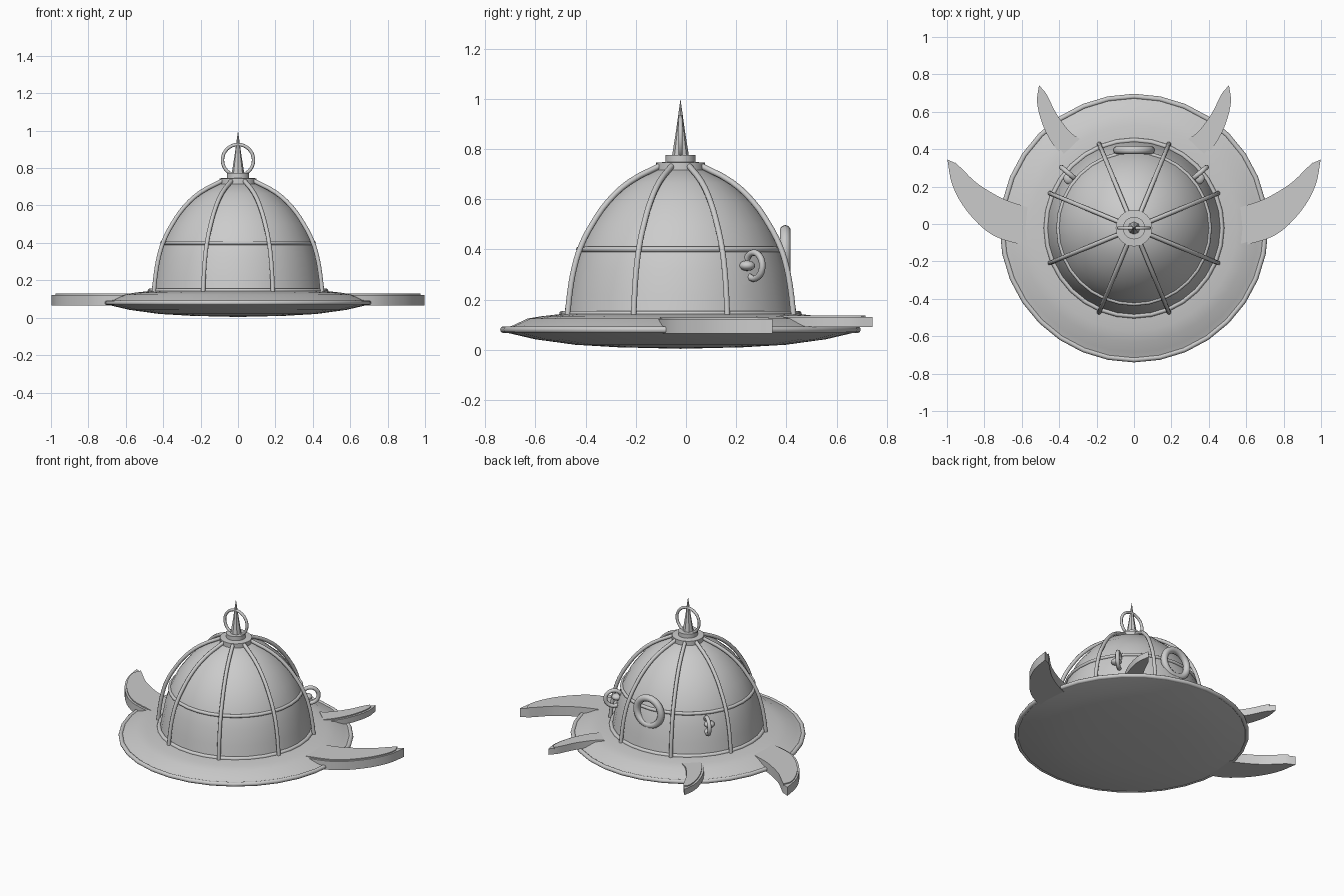
import bpy, bmesh, math
from mathutils import Vector, Matrix

if "Cube" in bpy.data.objects:
    bpy.data.objects.remove(bpy.data.objects["Cube"])

CY = -0.022  # centre of the round body in y


def finish(name, bm, smooth=35, loc=(0, 0, 0)):
    bmesh.ops.recalc_face_normals(bm, faces=bm.faces)
    me = bpy.data.meshes.new(name)
    bm.to_mesh(me)
    bm.free()
    ob = bpy.data.objects.new(name, me)
    ob.location = loc
    bpy.context.collection.objects.link(ob)
    if smooth:
        bpy.ops.object.select_all(action='DESELECT')
        ob.select_set(True)
        bpy.context.view_layer.objects.active = ob
        bpy.ops.object.shade_smooth_by_angle(angle=math.radians(smooth))
    return ob


def lathe(name, profile, sides=32, smooth=35):
    bm = bmesh.new()
    vs = [bm.verts.new((r, 0, z)) for r, z in profile]
    es = [bm.edges.new(p) for p in zip(vs, vs[1:])]
    bmesh.ops.spin(bm, geom=vs + es, cent=(0, 0, 0), axis=(0, 0, 1),
                   angle=2 * math.pi, steps=sides, use_duplicate=False)
    bmesh.ops.remove_doubles(bm, verts=bm.verts, dist=1e-5)
    return finish(name, bm, smooth, (0, CY, 0))


def torus(name, R, r, loc, rot=(0, 0, 0), n=32, m=10):
    bpy.ops.mesh.primitive_torus_add(major_radius=R, minor_radius=r, location=loc, rotation=rot,
                                     major_segments=n, minor_segments=m)
    ob = bpy.context.object
    ob.name = name
    bpy.ops.object.shade_smooth()
    return ob


def tube(name, pts, r, angle):
    cu = bpy.data.curves.new(name, 'CURVE')
    cu.dimensions = '3D'
    cu.bevel_depth = r
    cu.bevel_resolution = 2
    cu.use_fill_caps = True
    cu.resolution_u = 3
    sp = cu.splines.new('BEZIER')
    sp.bezier_points.add(len(pts) - 1)
    for bp, (x, z) in zip(sp.bezier_points, pts):
        bp.co = (x, 0, z)
        bp.handle_left_type = bp.handle_right_type = 'AUTO'
    ob = bpy.data.objects.new(name, cu)
    ob.location = (0, CY, 0)
    ob.rotation_euler = (0, 0, angle)
    bpy.context.collection.objects.link(ob)


def smooth_line(pts, n=4):
    # Catmull-Rom through the given points
    p = [Vector(q) for q in pts]
    p = [2 * p[0] - p[1]] + p + [2 * p[-1] - p[-2]]
    out = []
    for i in range(1, len(p) - 2):
        a, b, c, d = p[i - 1:i + 3]
        for k in range(n):
            t = k / n
            out.append(0.5 * (2 * b + (c - a) * t + (2 * a - 5 * b + 4 * c - d) * t * t
                              + (3 * b - a - 3 * c + d) * t ** 3))
    return out + [p[-2]]


def slab(bm, pts, z0, z1):
    f = bm.faces.new([bm.verts.new((p.x, p.y, z0)) for p in pts])
    up = bmesh.ops.extrude_face_region(bm, geom=[f])['geom']
    bmesh.ops.translate(bm, verts=[v for v in up if isinstance(v, bmesh.types.BMVert)], vec=(0, 0, z1 - z0))


def fin(name, outer, inner, z0, z1, side):
    # lower slab with the full outer edge, thin upper slab stepped in from it
    o, i = smooth_line(outer), smooth_line(inner)
    tip = i[-1]
    bm = bmesh.new()
    slab(bm, o + i[-2::-1], z0, z1)
    mid = sum(i, Vector((0, 0))) / len(i)
    step = [p + (q - p).normalized() * 0.014 for p, q in zip(o[:-2], i[:-2])]
    slab(bm, step + [tip] + i[-2::-1], z1 - 0.004, z1 + 0.007)
    bmesh.ops.scale(bm, vec=(side, 1, 1), verts=bm.verts)
    finish(name, bm, 30)


# Brim with shallow bowl underside and rolled rim
lathe("brim", [(0, 0.004), (0.25, 0.010), (0.42, 0.02), (0.58, 0.042), (0.70, 0.07), (0.70, 0.086),
               (0.665, 0.098), (0.61, 0.124), (0.55, 0.134), (0.47, 0.143), (0, 0.143)])
torus("brim_rim", 0.704, 0.014, (0, CY, 0.08))
torus("dome_base_ring", 0.47, 0.013, (0, CY, 0.143))

# Dome and its middle band
lathe("dome", [(0.465, 0.13), (0.45, 0.22), (0.43, 0.32), (0.40, 0.41), (0.355, 0.5),
               (0.29, 0.585), (0.2, 0.665), (0.1, 0.715), (0, 0.73)])
torus("dome_band", 0.405, 0.011, (0, CY, 0.40))

# Eight ribs standing just off the dome
rib = [(0.487, 0.14), (0.475, 0.24), (0.457, 0.33), (0.43, 0.41), (0.38, 0.50),
       (0.312, 0.59), (0.22, 0.668), (0.09, 0.732)]
for k in range(8):
    tube(f"rib_{k + 1}", rib, 0.012, math.radians(22.5 + 45 * k))

# Stepped cap, spike and top ring
lathe("top_cap", [(0, 0.71), (0.098, 0.71), (0.098, 0.745), (0.06, 0.748), (0.06, 0.775), (0, 0.775)], 24)
lathe("spike", [(0, 0.77), (0.034, 0.77), (0.018, 0.87), (0, 1.0)], 8, 0)
torus("top_ring", 0.083, 0.009, (0, CY, 0.843), (math.pi / 2, 0, 0))

# Round porthole frame at the back
torus("porthole_frame", 0.09, 0.022, (0, 0.395, 0.385), (math.pi / 2, 0, 0))

# Side handle rings with studs
for side, label in ((1, "right"), (-1, "left")):
    a = math.radians(40)
    c, s = math.cos(a) * side, math.sin(a)
    ang = math.atan2(s, c)
    torus(f"handle_ring_{label}", 0.052, 0.013, (0.455 * c, CY + 0.455 * s, 0.335),
          (math.pi / 2, 0, ang), 24, 8)
    bpy.ops.mesh.primitive_uv_sphere_add(segments=16, ring_count=8, radius=0.023,
                                         location=(0.435 * c + 0.012 * side, CY + 0.435 * s - 0.014, 0.335))
    stud = bpy.context.object
    stud.name = f"handle_stud_{label}"
    stud.scale = (1.4, 1.4, 0.9)
    bpy.ops.object.shade_smooth()

    # Large side fins and small rear fins
    fin(f"side_fin_{label}",
        [(0.57, -0.12), (0.755, -0.06), (0.89, 0.065), (0.97, 0.205), (0.998, 0.345)],
        [(0.57, 0.09), (0.70, 0.135), (0.835, 0.215), (0.92, 0.295), (0.957, 0.33)], 0.064, 0.122, side)
    fin(f"rear_fin_{label}",
        [(0.385, 0.365), (0.44, 0.435), (0.49, 0.535), (0.518, 0.65), (0.508, 0.742)],
        [(0.29, 0.455), (0.345, 0.495), (0.415, 0.59), (0.46, 0.68), (0.482, 0.715)], 0.09, 0.13, side)
